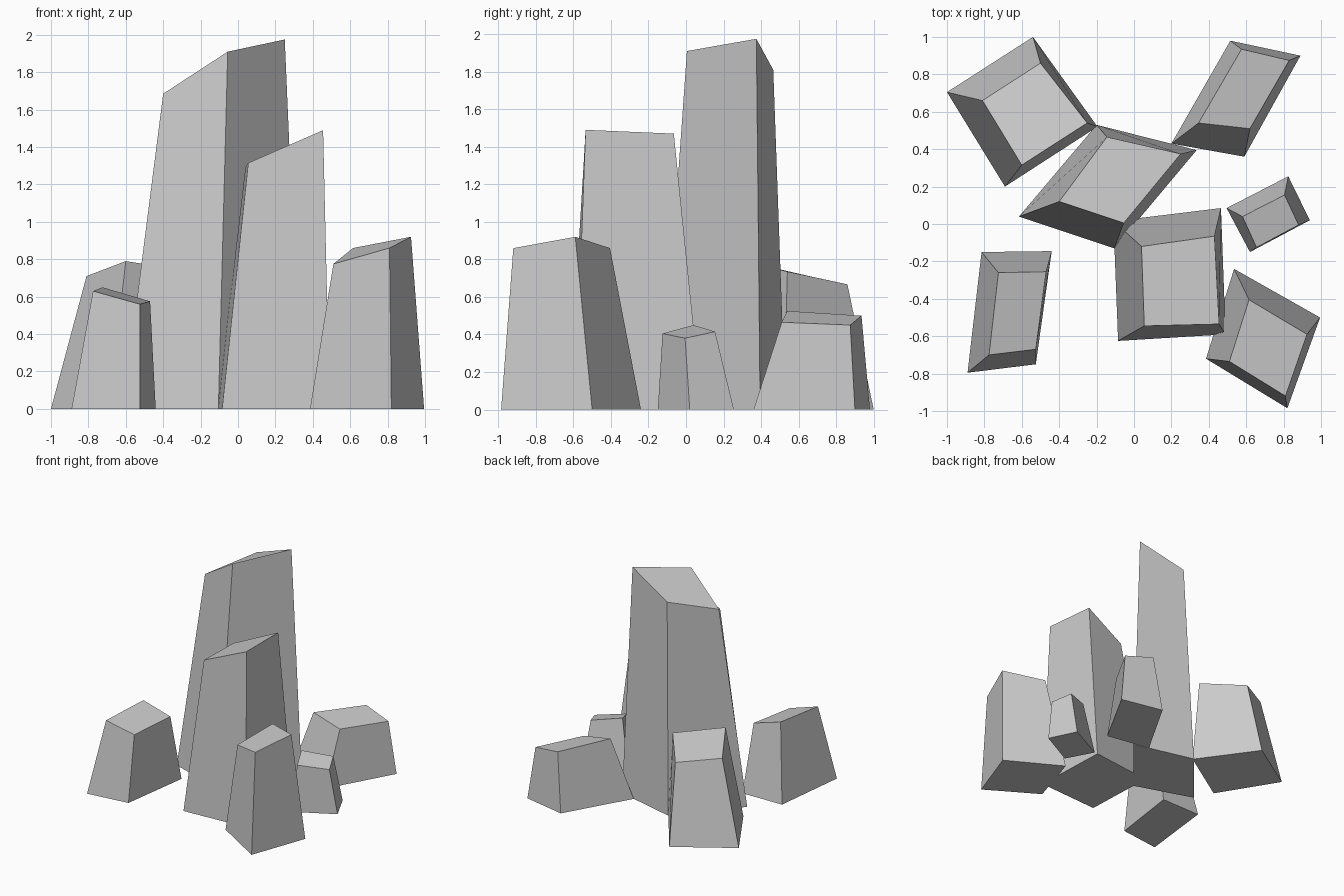
import bpy
import bmesh


def rock(name, base, crown, heights):
    """Tapered four-sided block: base outline on the ground, tilted top outline."""
    bm = bmesh.new()
    low = [bm.verts.new((x, y, 0)) for x, y in base]
    high = [bm.verts.new((x, y, z)) for (x, y), z in zip(crown, heights)]
    bm.faces.new(low)
    bm.faces.new(high)
    for i in range(4):
        j = (i + 1) % 4
        bm.faces.new((low[i], low[j], high[j], high[i]))
    bmesh.ops.recalc_face_normals(bm, faces=bm.faces)
    mesh = bpy.data.meshes.new(name)
    bm.to_mesh(mesh)
    bm.free()
    bpy.context.collection.objects.link(bpy.data.objects.new(name, mesh))


# Two tall central pillars
rock("tall_pillar",
     [(-.615, .04), (-.20, .53), (.335, .395), (-.105, -.13)],
     [(-.40, .12), (-.145, .465), (.25, .375), (-.055, .005)],
     (1.685, 1.81, 1.975, 1.91))
rock("front_pillar",
     [(-.085, -.625), (-.11, .015), (.465, .085), (.49, -.59)],
     [(.055, -.545), (.04, -.12), (.43, -.065), (.455, -.535)],
     (1.315, 1.295, 1.47, 1.49))

# Surrounding low rocks
rock("back_left_rock",
     [(-1, .705), (-.54, 1), (-.195, .52), (-.69, .20)],
     [(-.81, .66), (-.50, .86), (-.25, .54), (-.60, .315)],
     (.71, .667, .735, .79))
rock("back_right_rock",
     [(.515, .98), (.89, .90), (.59, .36), (.20, .43)],
     [(.575, .935), (.83, .875), (.62, .51), (.345, .54)],
     (.50, .45, .465, .525))
rock("small_right_rock",
     [(.495, .085), (.825, .255), (.94, .02), (.62, -.15)],
     [(.58, .04), (.805, .155), (.88, -.005), (.655, -.125)],
     (.45, .415, .38, .405))
rock("front_right_rock",
     [(.535, -.24), (.995, -.50), (.82, -.985), (.385, -.72)],
     [(.615, -.405), (.925, -.59), (.81, -.92), (.51, -.735)],
     (.86, .92, .86, .775))
rock("front_left_rock",
     [(-.815, -.15), (-.44, -.145), (-.525, -.75), (-.89, -.795)],
     [(-.725, -.26), (-.47, -.255), (-.525, -.67), (-.775, -.70)],
     (.65, .575, .56, .63))
